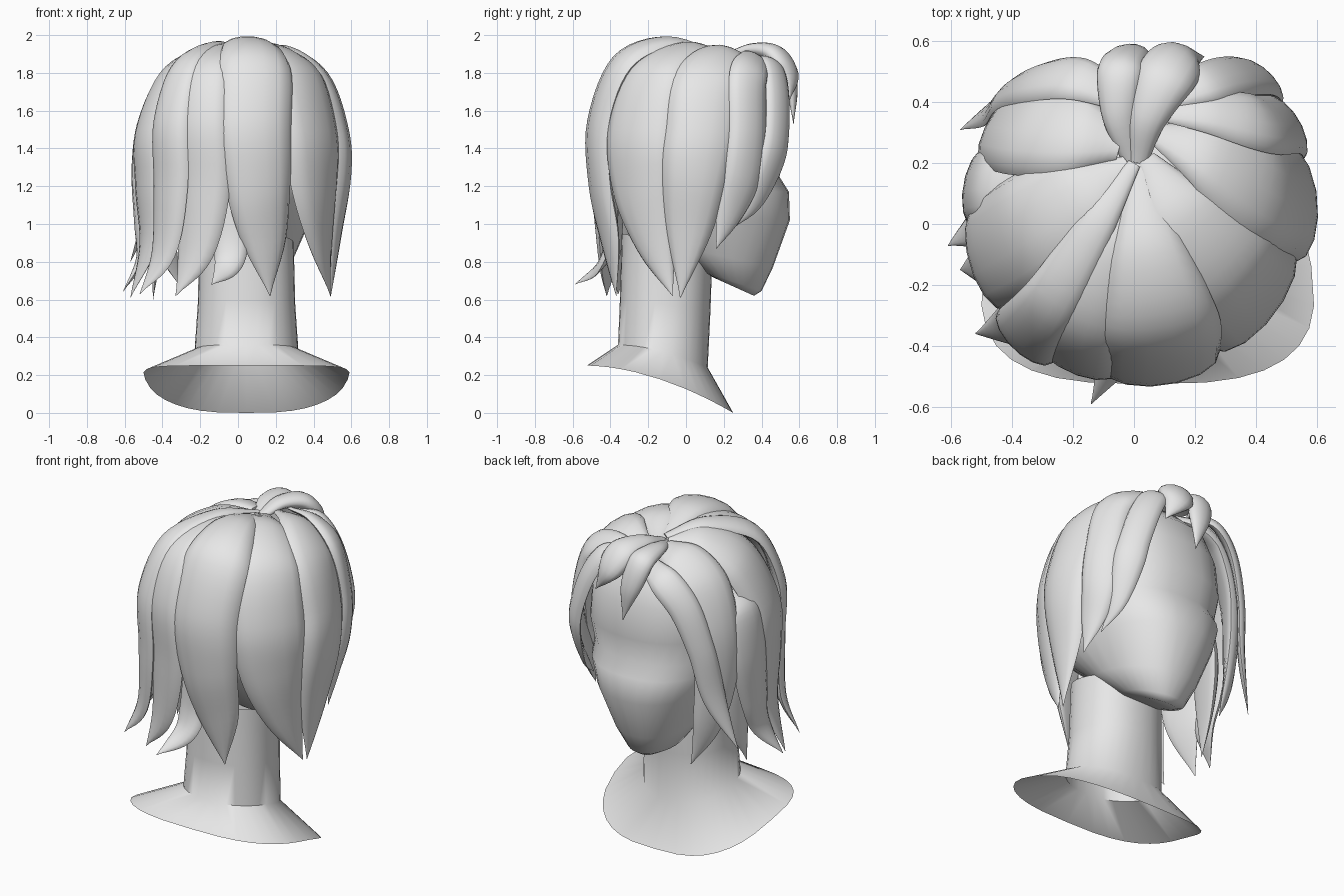
import bpy, bmesh, math
from mathutils import Vector

grey = bpy.data.materials.new("clay_grey")
grey.diffuse_color = (0.8, 0.8, 0.8, 1)
CX = 0.045  # middle of the head and neck


def loft(name, rings, cap_start, cap_end):
    """Skin a list of point rings, optionally closing either end."""
    bm = bmesh.new()
    vs = [[bm.verts.new(p) for p in r] for r in rings]
    n = len(rings[0])
    for a, b in zip(vs, vs[1:]):
        for j in range(n):
            k = (j + 1) % n
            bm.faces.new((a[j], a[k], b[k], b[j]))
    if cap_start:
        bm.faces.new(vs[0][::-1])
    if cap_end:
        bm.faces.new(vs[-1])
    if cap_start and cap_end:
        bmesh.ops.recalc_face_normals(bm, faces=bm.faces)
    me = bpy.data.meshes.new(name)
    bm.to_mesh(me)
    bm.free()
    me.materials.append(grey)
    ob = bpy.data.objects.new(name, me)
    bpy.context.collection.objects.link(ob)
    return ob


def body_ring(hw, yb, yf, zb, zf, n=2.4, bend=1.0, taper=0.0, count=32):
    """Rounded ring: height runs from zb (back) to zf (front), narrowing forward by taper."""
    pts = []
    for i in range(count):
        a = 2 * math.pi * i / count
        c, s = math.cos(a), math.sin(a)
        u = (math.copysign(abs(s) ** (2 / n), s) + 1) / 2
        x = CX + hw * math.copysign(abs(c) ** (2 / n), c) * (1 - taper * u * u)
        pts.append((x, yb + (yf - yb) * u, zb + (zf - zb) * u ** bend))
    return pts


# Neck with the open, flared shoulder base
loft("neck_and_shoulders", [
    body_ring(0.565, -0.525, 0.25, 0.25, 0.0, 3.0, 1.8, 0.2),
    body_ring(0.275, -0.36, 0.115, 0.36, 0.24, 2.2, 1.8),
    body_ring(0.258, -0.35, 0.13, 0.60, 0.55, 2.2),
    body_ring(0.25, -0.34, 0.14, 0.95, 0.85, 2.2),
], False, False)

# Plain head: jaw, cheeks, shallow eye recess, forehead, crown
loft("head", [
    body_ring(0.11, 0.16, 0.36, 0.71, 0.62, 2.2, 1, 0.2),
    body_ring(0.19, 0.08, 0.40, 0.75, 0.645, 2.2, 1, 0.3),
    body_ring(0.27, -0.12, 0.46, 0.90, 0.77, 2.4, 1, 0.2),
    body_ring(0.36, -0.33, 0.55, 1.08, 1.02, 2.4, 1, 0.1),
    body_ring(0.395, -0.40, 0.545, 1.19, 1.17),
    body_ring(0.405, -0.41, 0.495, 1.27, 1.25),
    body_ring(0.425, -0.42, 0.525, 1.40, 1.40),
    body_ring(0.42, -0.41, 0.50, 1.60, 1.60),
    body_ring(0.36, -0.35, 0.45, 1.75, 1.75),
    body_ring(0.22, -0.20, 0.34, 1.86, 1.86),
], True, True)


def spline(keys, steps=6):
    """Catmull-Rom curve through (x, y, z, half width) keys."""
    k = [Vector(q) for q in keys]
    k = [2 * k[0] - k[1]] + k + [2 * k[-1] - k[-2]]
    out = []
    for i in range(1, len(k) - 2):
        a, b, c, d = k[i - 1:i + 3]
        for s in range(steps):
            t = s / steps
            out.append(0.5 * (2 * b + (c - a) * t + (2 * a - 5 * b + 4 * c - d) * t * t
                              + (3 * b - a - 3 * c + d) * t ** 3))
    return out + [k[-2]]


def lock(name, keys, depth=0.45, belly=0.35, count=14):
    """Tapered, lens-shaped hair lock; the keys run along its outer crest."""
    path = spline(keys)
    rings = []
    for i, q in enumerate(path):
        p = q.to_3d()
        t = (path[min(i + 1, len(path) - 1)].to_3d() - path[max(i - 1, 0)].to_3d()).normalized()
        out = p - Vector((0.03, 0.03, min(p.z, 1.35)))
        out = (out - t * out.dot(t)).normalized()
        side = t.cross(out)
        w = max(q[3] * 1.1, 0.002)
        d = depth * w
        ring = []
        for j in range(count):
            a = 2 * math.pi * j / count
            s = math.sin(a)
            ring.append(p + side * w * math.cos(a) + out * (d * s * (1 if s > 0 else belly) - d))
        rings.append(ring)
    loft(name, rings, True, True)


# Locks over the back of the head
lock("back_lock_middle", [(.02, .2, 1.90, .03), (.05, -.1, 1.995, .12), (.09, -.38, 1.89, .18),
     (.09, -.52, 1.55, .185), (.12, -.51, 1.2, .16), (.155, -.44, .9, .11), (.17, -.37, .62, 0)])
lock("back_lock_left", [(.0, .2, 1.89, .03), (-.09, -.08, 1.955, .09), (-.19, -.35, 1.845, .13),
     (-.22, -.475, 1.55, .14), (-.21, -.47, 1.2, .14), (-.25, -.44, .85, .1), (-.33, -.42, .62, 0)])
lock("back_lock_far_left", [(0, .2, 1.92, .02), (-.14, -.02, 1.965, .06), (-.3, -.28, 1.86, .09),
     (-.39, -.4, 1.55, .11), (-.39, -.4, 1.2, .11), (-.42, -.37, .85, .08), (-.52, -.36, .63, 0)])
lock("back_lock_right", [(.04, .22, 1.9, .03), (.18, .02, 1.96, .13), (.36, -.2, 1.83, .18),
     (.45, -.29, 1.5, .2), (.47, -.27, 1.2, .18), (.48, -.18, .9, .11), (.49, -.07, .62, 0)])
lock("nape_lock", [(-.03, -.4, 1.3, .08), (-.02, -.42, 1.1, .09), (-.04, -.43, .9, .085),
     (-.06, -.48, .78, .06), (-.14, -.59, .68, 0)])

# Locks on the left side (-x)
lock("left_lock_top", [(-.02, .2, 1.91, .03), (-.2, .09, 1.935, .14), (-.4, -.04, 1.81, .18),
     (-.53, -.12, 1.5, .17), (-.53, -.14, 1.2, .15), (-.51, -.15, .9, .1), (-.57, -.15, .61, 0)])
lock("left_lock_lower", [(-.4, .14, 1.66, .1), (-.52, .14, 1.56, .12), (-.56, .13, 1.3, .12),
     (-.55, .06, 1, .1), (-.54, 0, .82, .07), (-.61, -.07, .64, 0)])
lock("left_lock_inner", [(-.42, .12, 1.4, .1), (-.46, .14, 1.15, .12), (-.46, .12, .9, .09),
     (-.45, .05, .6, 0)])
lock("left_lock_temple", [(-.04, .28, 1.9, .06), (-.2, .32, 1.89, .13), (-.37, .34, 1.76, .15),
     (-.46, .35, 1.5, .14), (-.47, .34, 1.2, .12), (-.41, .36, .9, .08), (-.3, .38, .66, 0)])
lock("left_lock_face", [(-.04, .43, 1.85, .05), (-.2, .5, 1.81, .08), (-.34, .49, 1.66, .08),
     (-.43, .45, 1.4, .07), (-.48, .39, 1.1, .06), (-.57, .31, .8, 0)])

# Locks on the right side (+x)
lock("right_lock_top", [(.08, .3, 1.9, .04), (.28, .24, 1.92, .13), (.48, .13, 1.79, .18),
     (.585, .09, 1.5, .175), (.6, .05, 1.25, .16), (.55, .01, .95, .11), (.49, -.03, .61, 0)])
lock("right_lock_temple", [(.1, .37, 1.9, .03), (.28, .38, 1.89, .08), (.45, .35, 1.79, .1),
     (.53, .35, 1.5, .1), (.54, .32, 1.25, .1), (.52, .24, 1.05, .07), (.5, .16, .87, 0)])
lock("right_lock_face", [(.12, .42, 1.88, .04), (.24, .48, 1.86, .07), (.34, .51, 1.72, .08),
     (.42, .51, 1.5, .08), (.45, .48, 1.33, .08), (.45, .38, 1.12, .05), (.45, .25, .98, 0)])

# Short fringe curling over the forehead
lock("fringe_right", [(.01, .2, 1.9, .03), (.04, .35, 1.955, .06), (.1, .5, 1.94, .09),
     (.16, .58, 1.82, .08), (.23, .55, 1.66, 0)], 0.6, 0.8)
lock("fringe_left", [(0, .2, 1.89, .03), (-.05, .37, 1.94, .055), (-.05, .53, 1.91, .07),
     (-.01, .59, 1.74, .06), (.03, .57, 1.53, 0)], 0.6, 0.8)

bpy.ops.object.select_all(action='SELECT')
bpy.context.view_layer.objects.active = bpy.data.objects["head"]
bpy.ops.object.shade_smooth_by_angle(angle=math.radians(60))
